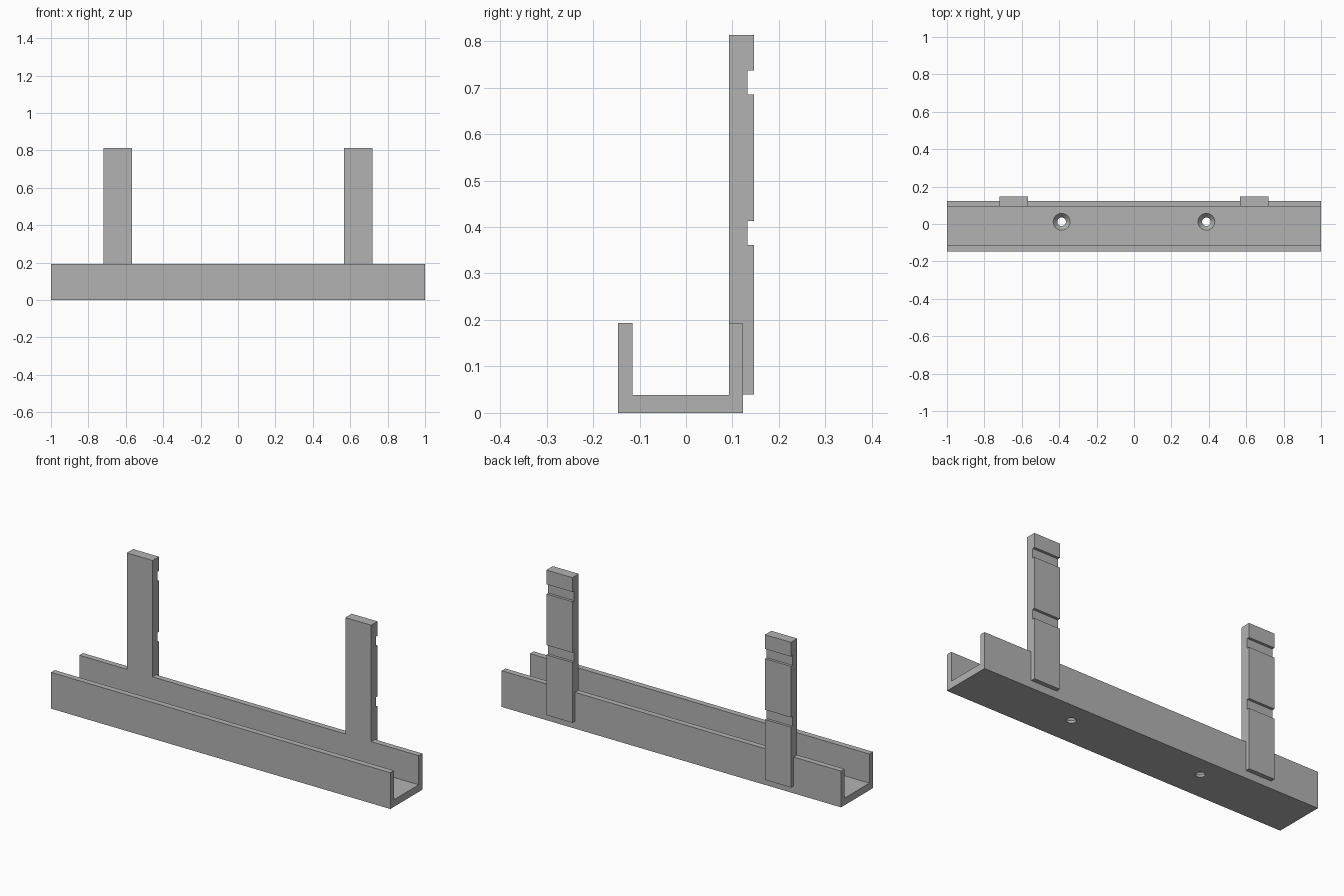
import bpy, bmesh, math

if "Cube" in bpy.data.objects:
    bpy.data.objects.remove(bpy.data.objects["Cube"])

grey = bpy.data.materials.new("plain grey")
grey.diffuse_color = (0.45, 0.45, 0.45, 1)
grey.use_nodes = True
grey.node_tree.nodes["Principled BSDF"].inputs["Base Color"].default_value = grey.diffuse_color


def finish(name, bm):
    bmesh.ops.recalc_face_normals(bm, faces=bm.faces)
    mesh = bpy.data.meshes.new(name)
    bm.to_mesh(mesh)
    bm.free()
    mesh.materials.append(grey)
    obj = bpy.data.objects.new(name, mesh)
    bpy.context.collection.objects.link(obj)
    return obj


def extrude_x(name, profile, x0, x1):
    """Extrude a (y, z) profile along x."""
    bm = bmesh.new()
    face = bm.faces.new([bm.verts.new((x0, y, z)) for y, z in profile])
    new = bmesh.ops.extrude_face_region(bm, geom=[face])["geom"]
    bmesh.ops.translate(bm, vec=(x1 - x0, 0, 0),
                        verts=[g for g in new if isinstance(g, bmesh.types.BMVert)])
    return finish(name, bm)


def revolve_z(name, profile, x, y, n=48):
    """Closed solid from rings of (radius, z)."""
    bm = bmesh.new()
    rings = [[bm.verts.new((x + r * math.cos(2 * math.pi * i / n),
                            y + r * math.sin(2 * math.pi * i / n), z))
              for i in range(n)] for r, z in profile]
    for a, b in zip(rings, rings[1:]):
        for i in range(n):
            j = (i + 1) % n
            bm.faces.new((a[i], a[j], b[j], b[i]))
    bm.faces.new(rings[0])
    bm.faces.new(rings[-1])
    return finish(name, bm)


def combine(target, tool, operation):
    mod = target.modifiers.new(operation.lower(), 'BOOLEAN')
    mod.operation, mod.solver, mod.object = operation, 'EXACT', tool
    bpy.context.view_layer.objects.active = target
    bpy.ops.object.modifier_apply(modifier=mod.name)
    bpy.data.objects.remove(tool)


FRONT, BACK, INNER = -0.146, 0.123, 0.0925
FLOOR, RIM = 0.038, 0.193

# U-shaped channel
channel = extrude_x("channel_bracket", [
    (FRONT, 0), (BACK, 0), (BACK, RIM), (INNER, RIM), (INNER, FLOOR),
    (-0.115, FLOOR), (-0.115, RIM), (FRONT, RIM)], -1, 1)

# Upright posts with two grooves across the back
OUT, GROOVE, TOP = 0.146, 0.132, 0.813
post = [(INNER, 0.04), (OUT, 0.04)]
for low, high in ((0.361, 0.413), (0.685, 0.737)):
    post += [(OUT, low), (GROOVE, low), (GROOVE, high), (OUT, high)]
post += [(OUT, TOP), (INNER, TOP)]

for side in (-1, 1):
    x0, x1 = sorted((side * 0.568, side * 0.72))
    combine(channel, extrude_x("post", post, x0, x1), 'UNION')
    # Countersunk screw hole
    hole = revolve_z("screw_hole", [(0.023, -0.02), (0.023, 0.012),
                                    (0.045, FLOOR), (0.045, FLOOR + 0.02)],
                     side * 0.387, 0.012)
    combine(channel, hole, 'DIFFERENCE')

# Smooth the holes, keep the edges sharp
bpy.ops.object.select_all(action='DESELECT')
channel.select_set(True)
bpy.context.view_layer.objects.active = channel
bpy.ops.object.shade_smooth_by_angle(angle=math.radians(30))
